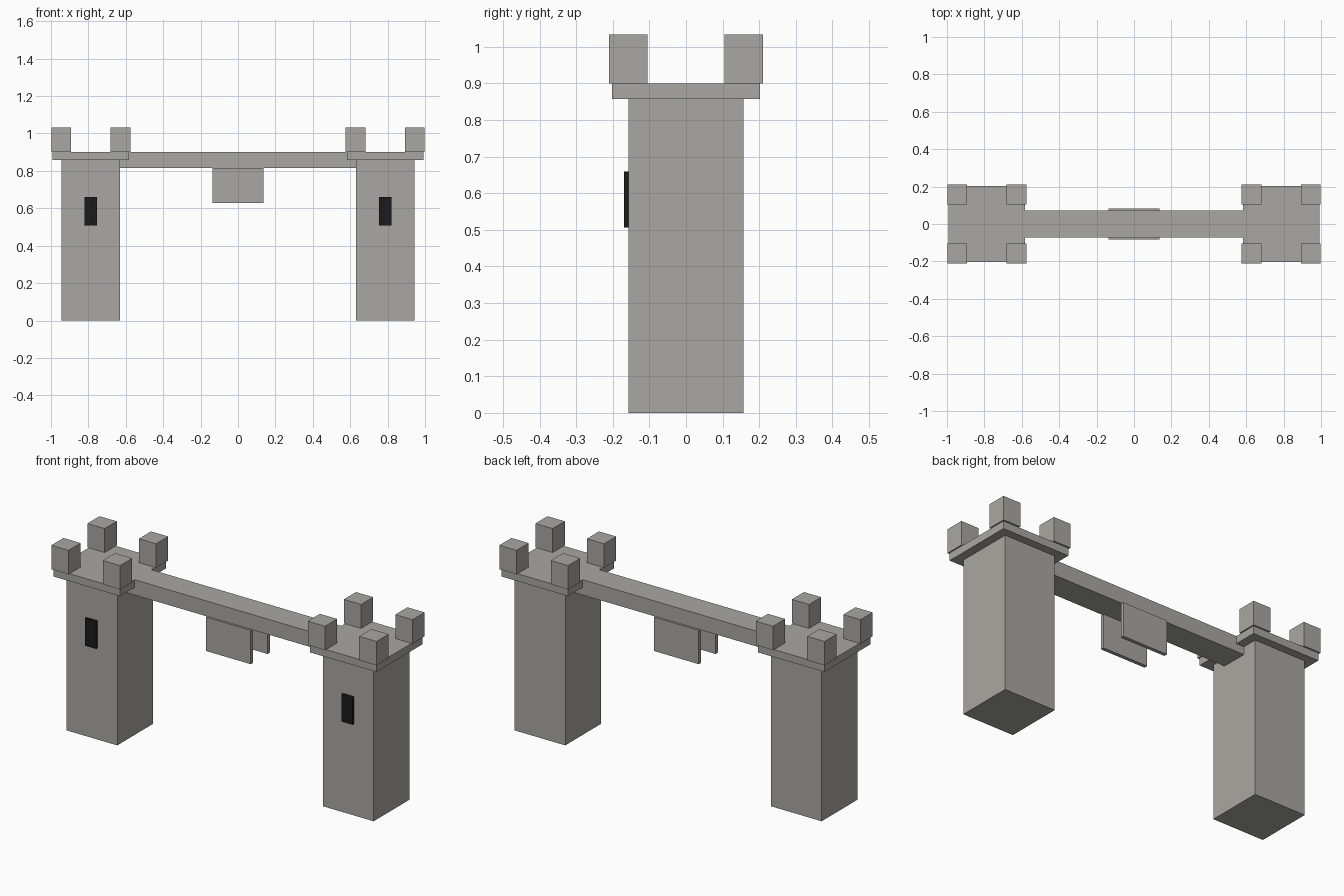
import bpy

default = bpy.data.objects.get("Cube")
if default:
    bpy.data.objects.remove(default, do_unlink=True)


def material(name, rgb):
    m = bpy.data.materials.new(name)
    m.use_nodes = True
    color = (*rgb, 1.0)
    m.diffuse_color = color
    m.node_tree.nodes["Principled BSDF"].inputs["Base Color"].default_value = color
    return m


STONE = material("warm grey stone", (0.40, 0.39, 0.36))
DARK = material("dark window", (0.011, 0.011, 0.012))


def box(name, x, y, z, mat=STONE):
    """Box spanning the (low, high) range on each axis."""
    spans = (x, y, z)
    bpy.ops.mesh.primitive_cube_add(size=1, location=[(a + b) / 2 for a, b in spans])
    ob = bpy.context.object
    ob.name = name
    ob.scale = [b - a for a, b in spans]
    bpy.ops.object.transform_apply(location=False, rotation=False, scale=True)
    ob.data.materials.append(mat)
    return ob


def around(center, half):
    return (center - half, center + half)


TOWER_X = 0.787
CAP_BASE, DECK = 0.858, 0.90
CORNER = 0.158

for side, sx in (("left", 1), ("right", -1)):
    cx = sx * TOWER_X

    # Tower shaft, overhanging cap and narrow front window
    box(f"{side}_tower", around(cx, 0.156), around(0, 0.157), (0, CAP_BASE))
    box(f"{side}_tower_cap", around(cx, 0.204), around(0, 0.202), (CAP_BASE, DECK))
    box(f"{side}_window", around(cx, 0.034), (-0.169, -0.15), (0.507, 0.66), DARK)

    # Corner battlements
    for end, ex in (("outer", sx), ("inner", -sx)):
        for face, ey in (("front", -1), ("back", 1)):
            box(f"{side}_{end}_{face}_battlement",
                around(cx + ex * CORNER, 0.053), around(ey * CORNER, 0.053),
                (DECK, 1.033))

# Bridge beam between the towers
box("bridge_beam", around(0, 0.64), around(0, 0.073), (0.815, DECK))

# Plates hanging below the beam edges
for face, sy in (("front", -1), ("back", 1)):
    box(f"{face}_hanging_plate", around(0, 0.137), around(sy * 0.074, 0.01),
        (0.628, 0.816))
